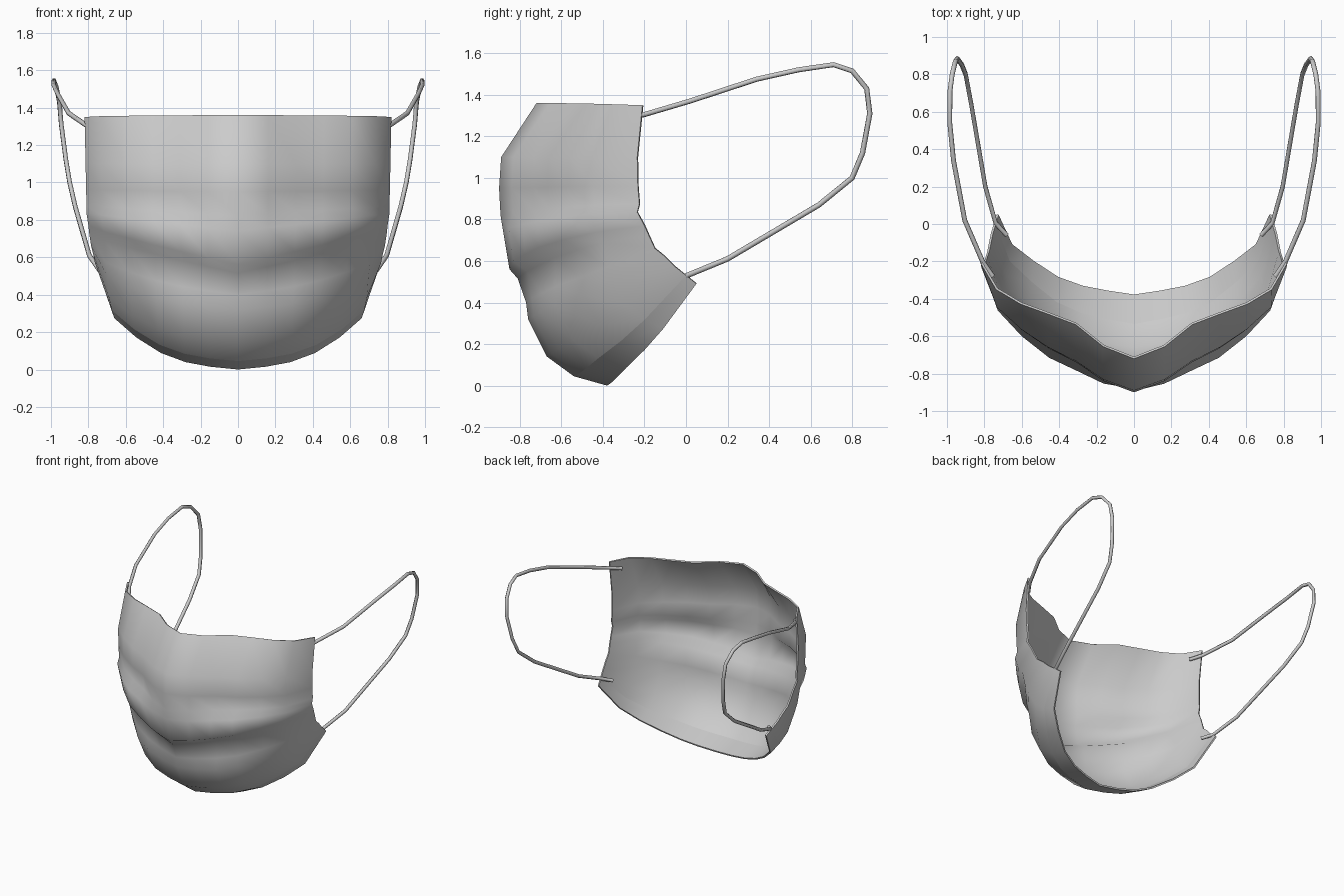
import bpy
import math

if "Cube" in bpy.data.objects:
    bpy.data.objects.remove(bpy.data.objects["Cube"], do_unlink=True)


def make_material(name, value):
    mat = bpy.data.materials.new(name)
    mat.use_nodes = True
    colour = (value, value, value, 1)
    mat.diffuse_color = colour
    mat.node_tree.nodes["Principled BSDF"].inputs["Base Color"].default_value = colour
    return mat


grey = make_material("fabric grey", 0.6)


def activate(obj):
    bpy.ops.object.select_all(action="DESELECT")
    obj.select_set(True)
    bpy.context.view_layer.objects.active = obj


def mix(a, b, f):
    return a + (b - a) * f


# Column spacing, and how each row sweeps back and up from the centre to the edge
SPREAD = [0, .20, .38, .56, .74, .90, 1]
UPPER_SWEEP = [0, .09, .24, .35, .50, .68, 1]
LOWER_SWEEP = [0, .05, .11, .22, .42, .63, 1]
LOWER_RISE = [0, .03, .08, .18, .35, .56, 1]

# Rows from top to bottom hem:
# centre y, centre z, edge x, edge y, edge z, sweep blend, rise blend, pleat bulge
ROWS = [
    (-.72, 1.36, .82, -.21, 1.35, -.9, 1, 0),
    (-.89, 1.10, .815, -.235, 1.10, 0, 0, 0),
    (-.90, .95, .812, -.232, .96, 0, 0, 0),
    (-.893, .82, .81, -.225, .875, 0, 0, 0),
    (-.88, .74, .81, -.235, .835, .2, 0, .045),
    (-.85, .56, .80, -.20, .77, .5, .15, .045),
    (-.81, .515, .795, -.18, .725, .5, .2, 0),
    (-.77, .40, .785, -.15, .66, .8, .7, .012),
    (-.76, .32, .775, -.10, .62, 1, .9, .012),
    (-.67, .14, .765, -.05, .57, 1, 1, .01),
    (-.54, .045, .75, 0, .53, 1, 1, 0),
    (-.38, 0, .735, .05, .49, 1, 1, 0),
]
HEM_FOLD = 10


# Pleated mask panel
def build_panel():
    verts, faces = [], []
    n = len(SPREAD) - 1
    width = 2 * n + 1
    for cy, cz, ex, ey, ez, blend, rise, bulge in ROWS:
        for c in range(-n, n + 1):
            i = abs(c)
            t = SPREAD[i]
            sweep = mix(UPPER_SWEEP[i], LOWER_SWEEP[i], blend)
            x = math.copysign(ex * t, c)
            y = mix(cy, ey, sweep) - bulge * math.sin(math.pi * t)
            verts.append((x, y, mix(cz, ez, mix(t, LOWER_RISE[i], rise))))
    for r in range(len(ROWS) - 1):
        for c in range(width - 1):
            a = r * width + c
            faces.append((a, a + width, a + width + 1, a + 1))
    mesh = bpy.data.meshes.new("mask_panel")
    mesh.from_pydata(verts, [], faces)
    mesh.materials.append(grey)
    # crisp fold along the bottom hem
    for edge in mesh.edges:
        edge.use_edge_sharp = all(v // width == HEM_FOLD for v in edge.vertices)
    panel = bpy.data.objects.new("mask_panel", mesh)
    bpy.context.collection.objects.link(panel)
    solid = panel.modifiers.new("cloth thickness", "SOLIDIFY")
    solid.thickness = 0.012
    solid.offset = -1
    activate(panel)
    bpy.ops.object.modifier_apply(modifier=solid.name)
    bpy.ops.object.shade_smooth_by_angle(angle=math.radians(82), keep_sharp_edges=True)


build_panel()

# Elastic ear loops, from the inner top corner round to the inner lower corner
LOOP = [
    (.755, -.28, 1.285), (.81, -.20, 1.305), (.905, .02, 1.37),
    (.965, .34, 1.475), (.985, .54, 1.52), (.984, .71, 1.545),
    (.972, .80, 1.515), (.955, .87, 1.43), (.945, .885, 1.31),
    (.92, .85, 1.12), (.90, .80, 1.00), (.87, .64, .87),
    (.795, .20, .61), (.74, .005, .53), (.68, -.06, .505),
]


def build_loop(name, side):
    curve = bpy.data.curves.new(name, "CURVE")
    curve.dimensions = "3D"
    curve.bevel_depth = 0.013
    curve.bevel_resolution = 1
    curve.use_fill_caps = True
    spline = curve.splines.new("POLY")
    spline.points.add(len(LOOP) - 1)
    for point, (x, y, z) in zip(spline.points, LOOP):
        point.co = (side * x, y, z, 1)
    curve.materials.append(grey)
    loop = bpy.data.objects.new(name, curve)
    bpy.context.collection.objects.link(loop)
    activate(loop)
    bpy.ops.object.convert(target="MESH")
    bpy.ops.object.shade_smooth_by_angle(angle=math.radians(70))


for label, side in (("left", 1), ("right", -1)):
    build_loop(label + "_ear_loop", side)
